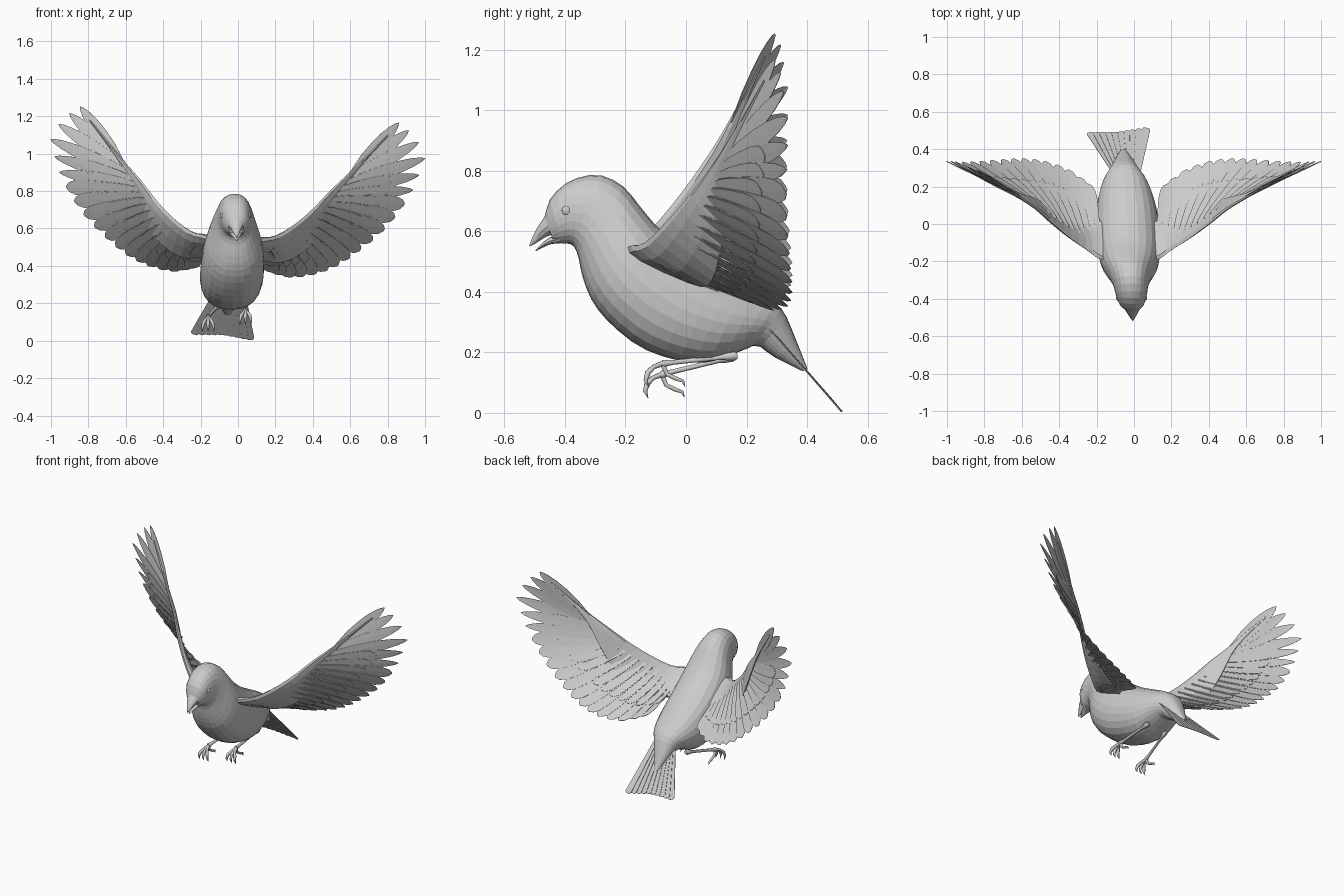
import bpy, bmesh, math
from mathutils import Vector, Matrix

cube = bpy.data.objects.get("Cube")
if cube:
    bpy.data.objects.remove(cube, do_unlink=True)

grey = bpy.data.materials.new("plain_grey")
grey.use_nodes = True
grey.diffuse_color = (0.6, 0.6, 0.6, 1)
grey.node_tree.nodes["Principled BSDF"].inputs["Base Color"].default_value = (0.6, 0.6, 0.6, 1)


def finish(bm, name, thickness=0):
    bmesh.ops.recalc_face_normals(bm, faces=bm.faces)
    mesh = bpy.data.meshes.new(name)
    bm.to_mesh(mesh)
    bm.free()
    mesh.materials.append(grey)
    obj = bpy.data.objects.new(name, mesh)
    bpy.context.collection.objects.link(obj)
    if thickness:
        mod = obj.modifiers.new("thickness", "SOLIDIFY")
        mod.thickness = thickness
        mod.offset = 0


def smooth_path(points, count):
    """Sample a Catmull-Rom curve through points of any dimension."""
    out, last = [], len(points) - 1
    for k in range(count):
        u = k / (count - 1) * last
        i = min(int(u), last - 1)
        t = u - i
        a, b, c, d = (Vector(points[max(0, min(last, i + j))]) for j in (-1, 0, 1, 2))
        out.append(b + (c - a) * (t / 2) + (a * 2 - b * 5 + c * 4 - d) * (t * t / 2)
                   + (b * 3 - a - c * 3 + d) * (t ** 3 / 2))
    return out


def skin(bm, rings):
    rows = [[bm.verts.new(p) for p in ring] for ring in rings]
    n = len(rows[0])
    for r, s in zip(rows, rows[1:]):
        for i in range(n):
            bm.faces.new((r[i], r[(i + 1) % n], s[(i + 1) % n], s[i]))
    bm.faces.new(rows[0])
    bm.faces.new(rows[-1])


def middle_x(y):
    return -0.035 - 0.055 * y


def body_part(name, sections, count, sides, fullness=1.0):
    """Loft ovals given as top y, top z, bottom y, bottom z, half width."""
    tops = smooth_path([s[0:2] for s in sections], count)
    bottoms = smooth_path([s[2:4] for s in sections], count)
    widths = smooth_path([(s[4], 0) for s in sections], count)
    rings = []
    for top, bottom, width in zip(tops, bottoms, widths):
        mid, half = (top + bottom) / 2, (top - bottom) / 2
        ring = []
        for j in range(sides):
            a = math.tau * j / sides
            p = mid + half * math.cos(a)
            across = math.copysign(abs(math.sin(a)) ** fullness, math.sin(a))
            ring.append((middle_x(p.x) + width.x * across, p.x, p.y))
        rings.append(ring)
    bm = bmesh.new()
    skin(bm, rings)
    finish(bm, name)


# Head, breast, back and rump in one loft
body_part("body", [
    (-.468, .645, -.437, .565, .040), (-.445, .712, -.41, .56, .066),
    (-.38, .768, -.376, .555, .083), (-.29, .786, -.357, .52, .095),
    (-.21, .75, -.342, .45, .117), (-.15, .68, -.31, .37, .146),
    (-.09, .61, -.25, .295, .164), (0, .54, -.15, .217, .170),
    (.1, .475, -.03, .174, .166), (.2, .42, .08, .168, .148),
    (.28, .375, .18, .203, .116), (.325, .33, .235, .222, .083),
    (.36, .25, .29, .185, .055), (.402, .145, .385, .138, .014)], 30, 24, 0.82)

# Slightly open beak
body_part("upper_beak", [
    (-.455, .665, -.435, .59, .046), (-.485, .622, -.462, .582, .030),
    (-.503, .59, -.49, .564, .016), (-.518, .554, -.515, .55, .002)], 8, 12)
body_part("lower_beak", [
    (-.42, .59, -.415, .56, .040), (-.46, .574, -.452, .556, .025),
    (-.497, .538, -.496, .534, .003)], 6, 12)

# Eyes
for label, s in (("left", 1), ("right", -1)):
    bm = bmesh.new()
    bmesh.ops.create_uvsphere(bm, u_segments=12, v_segments=8, radius=0.016)
    bmesh.ops.scale(bm, vec=(0.6, 1, 1), verts=bm.verts)
    bmesh.ops.translate(bm, vec=(middle_x(-.395) + s * .073, -.395, .668), verts=bm.verts)
    finish(bm, label + "_eye")

ROUND = [(0, .5), (.25, .8), (.5, .95), (.75, 1), (.88, .9), (.96, .6), (1, .15)]
POINTED = [(0, .5), (.25, .9), (.5, 1), (.7, .9), (.85, .65), (.95, .35), (1, .05)]
BLUNT = [(0, .6), (.35, .75), (.7, .9), (.97, 1), (1, .6)]


def feather(bm, root, tip, span, half_width, shape, lift=0.0):
    """A nearly flat blade, tilted a little so that neighbours overlap."""
    axis = (tip - root).normalized()
    side = (span - axis * span.dot(axis)).normalized()
    normal = axis.cross(side)
    tilt = normal * 0.0014
    rows = []
    for t, w in shape:
        c = root.lerp(tip, t) + normal * lift
        e = side * half_width * w
        rows.append([bm.verts.new(p) for p in (c - e - tilt, c + tilt / 2, c + e + tilt)])
    for r, s in zip(rows, rows[1:]):
        for i in (0, 1):
            bm.faces.new((r[i], r[i + 1], s[i + 1], s[i]))


# Wing guide lines, from the outer feather inward
FEATHERS = 19
tips = smooth_path([
    (.86, .294, 1.165), (.965, .322, 1.06), (.968, .335, .885), (.89, .33, .73),
    (.78, .335, .59), (.65, .345, .48), (.53, .35, .4), (.41, .335, .355),
    (.285, .29, .34), (.185, .215, .365)], FEATHERS)
tips[1].y = .312
tips[3] = Vector((1.0, .335, .975))
roots = smooth_path([
    (.62, .16, .905), (.56, .13, .83), (.5, .10, .75), (.42, .05, .68),
    (.32, -.02, .6), (.225, -.075, .535), (.15, -.1, .485)], FEATHERS)

# Leading edge and the rear edge of the fleshy arm, from the shoulder outward
ARM_STEPS = 20
leading = smooth_path([
    (.07, -.19, .53), (.13, -.19, .55), (.2, -.14, .56), (.3, -.075, .62), (.4, 0, .705),
    (.5, .08, .81), (.6, .14, .9), (.7, .2, 1), (.8, .257, 1.1)], ARM_STEPS)
rear = smooth_path([
    (.08, 0, .44), (.14, .02, .43), (.23, .07, .42), (.34, .1, .47), (.44, .12, .57),
    (.52, .145, .7), (.6, .165, .85), (.69, .205, .97), (.8, .262, 1.09)], ARM_STEPS)
AIRFOIL = [(0, 0), (.06, .7), (.25, 1), (.6, .75), (1, .25),
           (1, -.25), (.6, -.75), (.25, -1), (.06, -.7)]

# The right wing is the left one mirrored, then raised by the bank of the body
pivot = Vector((-.028, 0, .5))
bank = (Matrix.Translation(pivot) @ Matrix.Rotation(math.radians(5.8), 4, "Y")
        @ Matrix.Diagonal((-1, 1, 1, 1)) @ Matrix.Translation(-pivot))

for label, place in (("left", Matrix.Identity(4)), ("right", bank)):
    # Fleshy arm
    bm = bmesh.new()
    rings = []
    for k, (a, b) in enumerate(zip(leading, rear)):
        along = leading[min(k + 1, ARM_STEPS - 1)] - leading[max(k - 1, 0)]
        normal = along.cross(b - a).normalized()
        thick = 0.02 * (1 - k / ARM_STEPS) + 0.003
        rings.append([a.lerp(b, u) + normal * thick * v for u, v in AIRFOIL])
    skin(bm, rings)
    bm.transform(place)
    finish(bm, label + "_wing_arm")

    # Flight feathers, then shorter coverts on both faces
    flight, coverts = bmesh.new(), bmesh.new()
    for i in range(FEATHERS):
        span = tips[max(i - 1, 0)] - tips[min(i + 1, FEATHERS - 1)]
        outer = i < 6
        feather(flight, roots[i], tips[i], span, .036 if outer else .045,
                POINTED if outer else ROUND)
        if i > 3:
            for lift in (-.004, .004):
                feather(coverts, roots[i], roots[i].lerp(tips[i], .66), span,
                        .038, ROUND, lift)
    for bm, part in ((flight, "_flight_feathers"), (coverts, "_covert_feathers")):
        bm.transform(place)
        finish(bm, label + part, 0.002)

# Tail fan with a shallow notch
bm = bmesh.new()
for i in range(10):
    t = i / 9
    root = Vector((-.1 + .12 * t, .27, .285))
    tip = Vector((-.235 + .301 * t, .49 + .024 * t, .034 - .029 * t))
    tip = tip.lerp(root, .05 * (1 - abs(2 * t - 1)))
    feather(bm, root, tip, Vector((1, .06, -.09)), .022, BLUNT)
finish(bm, "tail_feathers", 0.003)


def limb(name, chains):
    """Round tubes through points given as x, y, z, radius."""
    curve = bpy.data.curves.new(name, "CURVE")
    curve.dimensions = "3D"
    curve.bevel_depth = 1
    curve.bevel_resolution = 1
    curve.use_fill_caps = True
    for chain in chains:
        line = curve.splines.new("POLY")
        line.points.add(len(chain) - 1)
        for point, (x, y, z, r) in zip(line.points, chain):
            point.co = (x, y, z, 1)
            point.radius = r
    curve.materials.append(grey)
    bpy.context.collection.objects.link(bpy.data.objects.new(name, curve))


# Legs and curled toes
TOE = [(0, 0, 0, .01), (.4, -.03, -.012, .008), (.8, -.048, -.03, .01),
       (1, -.055, -.055, .007), (1, -.045, -.078, .001)]
HIND_TOE = [(0, 0, 0, .01), (0, .015, -.035, .008), (0, .045, -.05, .008),
            (0, .068, -.058, .006), (0, .075, -.076, .001)]
for label, hip, ankle in (("left", (.03, .16, .188), (.04, -.078, .163)),
                          ("right", (-.11, .15, .183), (-.16, -.08, .127))):
    a, b = Vector(hip), Vector(ankle)
    shin = [(*a.lerp(b, t), r) for t, r in
            ((-.04, .012), (0, .017), (.1, .014), (.2, .009), (.85, .009), (1, .014))]
    toes = [[(b.x + spread * f, b.y + y, b.z + z, r) for f, y, z, r in TOE]
            for spread in (-.03, 0, .03)]
    hind = [(b.x, b.y + y, b.z + z, r) for f, y, z, r in HIND_TOE]
    limb(label + "_leg", [shin, hind] + toes)
